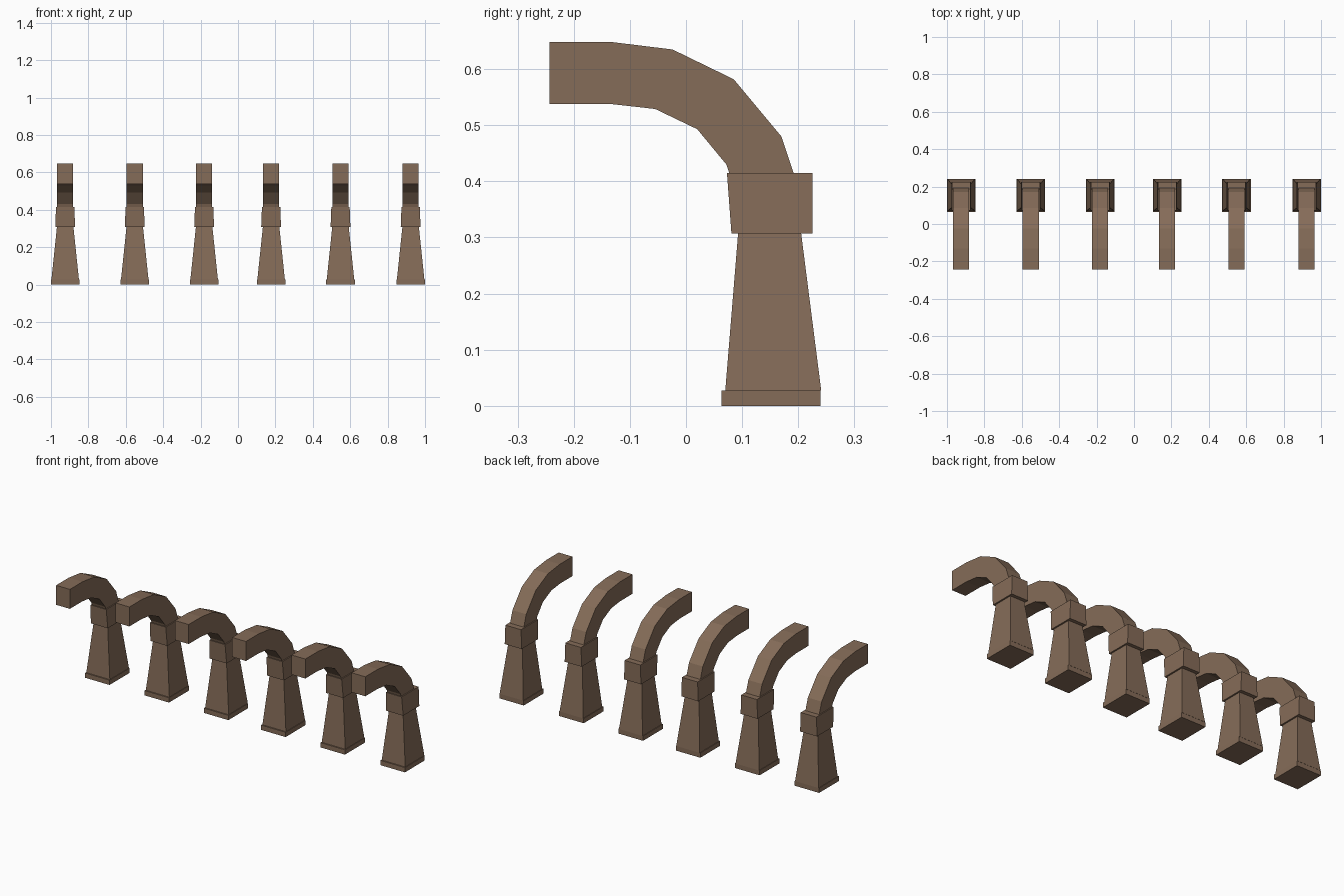
import bpy

if "Cube" in bpy.data.objects:
    bpy.data.objects.remove(bpy.data.objects["Cube"])

wood = bpy.data.materials.new("brown wood")
wood.diffuse_color = (0.235, 0.15, 0.098, 1)
wood.use_nodes = True
wood.node_tree.nodes["Principled BSDF"].inputs["Base Color"].default_value = wood.diffuse_color


def make(name, verts, faces):
    mesh = bpy.data.meshes.new(name)
    mesh.from_pydata(verts, [], faces)
    mesh.materials.append(wood)
    ob = bpy.data.objects.new(name, mesh)
    bpy.context.collection.objects.link(ob)
    return ob


def frustum(name, x, bottom, top):
    """Tapered block; each end is (width, y front, y back, z)."""
    verts = []
    for w, y0, y1, z in (bottom, top):
        verts += [(x - w / 2, y0, z), (x + w / 2, y0, z),
                  (x + w / 2, y1, z), (x - w / 2, y1, z)]
    sides = [(i, (i + 1) % 4, (i + 1) % 4 + 4, i + 4) for i in range(4)]
    return make(name, verts, [(3, 2, 1, 0), (4, 5, 6, 7)] + sides)


def sweep(name, x, width, outer, inner):
    """Square beam between an outer and an inner (y, z) curve."""
    verts = []
    for (yo, zo), (yi, zi) in zip(outer, inner):
        verts += [(x - width / 2, yo, zo), (x + width / 2, yo, zo),
                  (x + width / 2, yi, zi), (x - width / 2, yi, zi)]
    n = len(outer)
    faces = [(0, 1, 2, 3), tuple(4 * (n - 1) + k for k in (3, 2, 1, 0))]
    for s in range(n - 1):
        a = 4 * s
        for k in range(4):
            m = (k + 1) % 4
            faces.append((a + m, a + k, a + 4 + k, a + 4 + m))
    return make(name, verts, faces)


# curved arm profile, from the free end down into the collar
outer = [(-0.243, 0.648), (-0.13, 0.648), (-0.024, 0.635),
         (0.085, 0.582), (0.17, 0.48), (0.205, 0.375)]
inner = [(-0.243, 0.538), (-0.135, 0.538), (-0.055, 0.529),
         (0.02, 0.493), (0.072, 0.43), (0.09, 0.375)]

for x in (-0.924, -0.552, -0.181, 0.177, 0.548, 0.923):
    # foot, tapered post, collar, curved arm
    frustum("foot", x, (0.153, 0.063, 0.24, 0), (0.153, 0.063, 0.24, 0.027))
    frustum("post", x, (0.147, 0.070, 0.241, 0.027), (0.088, 0.093, 0.205, 0.309))
    frustum("collar", x, (0.106, 0.081, 0.225, 0.307), (0.098, 0.073, 0.225, 0.415))
    sweep("arm", x, 0.086, outer, inner)
